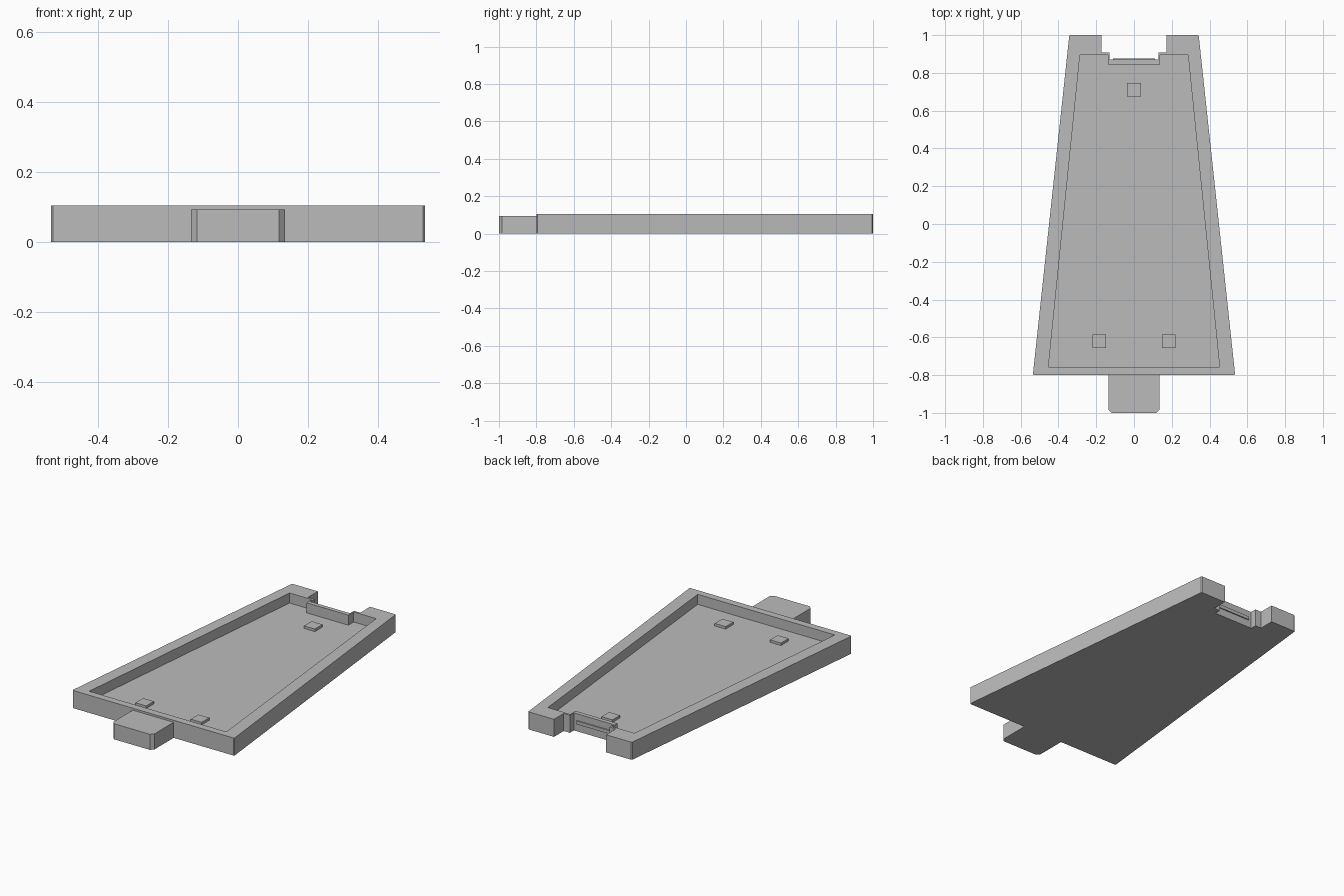
import bpy, bmesh

cube = bpy.data.objects.get("Cube")
if cube:
    bpy.data.objects.remove(cube, do_unlink=True)

grey = bpy.data.materials.new("plain_grey")
grey.use_nodes = True
colour = (0.5, 0.5, 0.5, 1)
grey.diffuse_color = colour
grey.node_tree.nodes["Principled BSDF"].inputs["Base Color"].default_value = colour


def prism(name, points, z0, z1):
    """Extrude a flat outline from z0 up to z1."""
    bm = bmesh.new()
    base = bm.faces.new([bm.verts.new((x, y, z0)) for x, y in points])
    top = bmesh.ops.extrude_face_region(bm, geom=[base])["geom"]
    verts = [v for v in top if isinstance(v, bmesh.types.BMVert)]
    bmesh.ops.translate(bm, verts=verts, vec=(0, 0, z1 - z0))
    bmesh.ops.recalc_face_normals(bm, faces=bm.faces)
    mesh = bpy.data.meshes.new(name)
    bm.to_mesh(mesh)
    bm.free()
    mesh.materials.append(grey)
    obj = bpy.data.objects.new(name, mesh)
    bpy.context.collection.objects.link(obj)
    return obj


def mirrored(half):
    """Close a right-hand half outline across x = 0."""
    return half + [(-x, y) for x, y in reversed(half)]


def box(name, x, y, half_x, half_y, z0, z1):
    return prism(name, [(x - half_x, y - half_y), (x + half_x, y - half_y),
                        (x + half_x, y + half_y), (x - half_x, y + half_y)], z0, z1)


HEIGHT, FLOOR = 0.105, 0.045

# Tapered tray with a stepped notch through its back edge
tray = prism("tray", mirrored([(0.53, -0.8), (0.535, -0.795), (0.343, 0.995), (0.337, 1.0),
                               (0.172, 1.0), (0.172, 0.908), (0.131, 0.908), (0.131, 0.87)]),
             0, HEIGHT)

# Recess that follows the outline and steps round the notch
recess = prism("recess_cutter", mirrored([(0.453, -0.757), (0.286, 0.895),
                                          (0.138, 0.895), (0.138, 0.845)]), FLOOR, 0.2)
recess.hide_render = True
cut = tray.modifiers.new("recess", "BOOLEAN")
cut.operation = "DIFFERENCE"
cut.solver = "EXACT"
cut.object = recess
bpy.context.view_layer.objects.active = tray
bpy.ops.object.modifier_apply(modifier=cut.name)
bpy.data.objects.remove(recess, do_unlink=True)

# Connecting tab with chamfered front corners
prism("front_tab", mirrored([(0.118, -1.0), (0.135, -0.983), (0.135, -0.8)]), 0, 0.093)

# Latch ridge on the notch wall
box("latch_ridge", 0, 0.872, 0.11, 0.005, 0.045, 0.065)

# Square locating pads on the floor
for name, x, y in (("back_pad", 0, 0.71), ("front_left_pad", 0.183, -0.62),
                   ("front_right_pad", -0.183, -0.62)):
    box(name, x, y, 0.036, 0.036, FLOOR - 0.005, FLOOR + 0.015)
